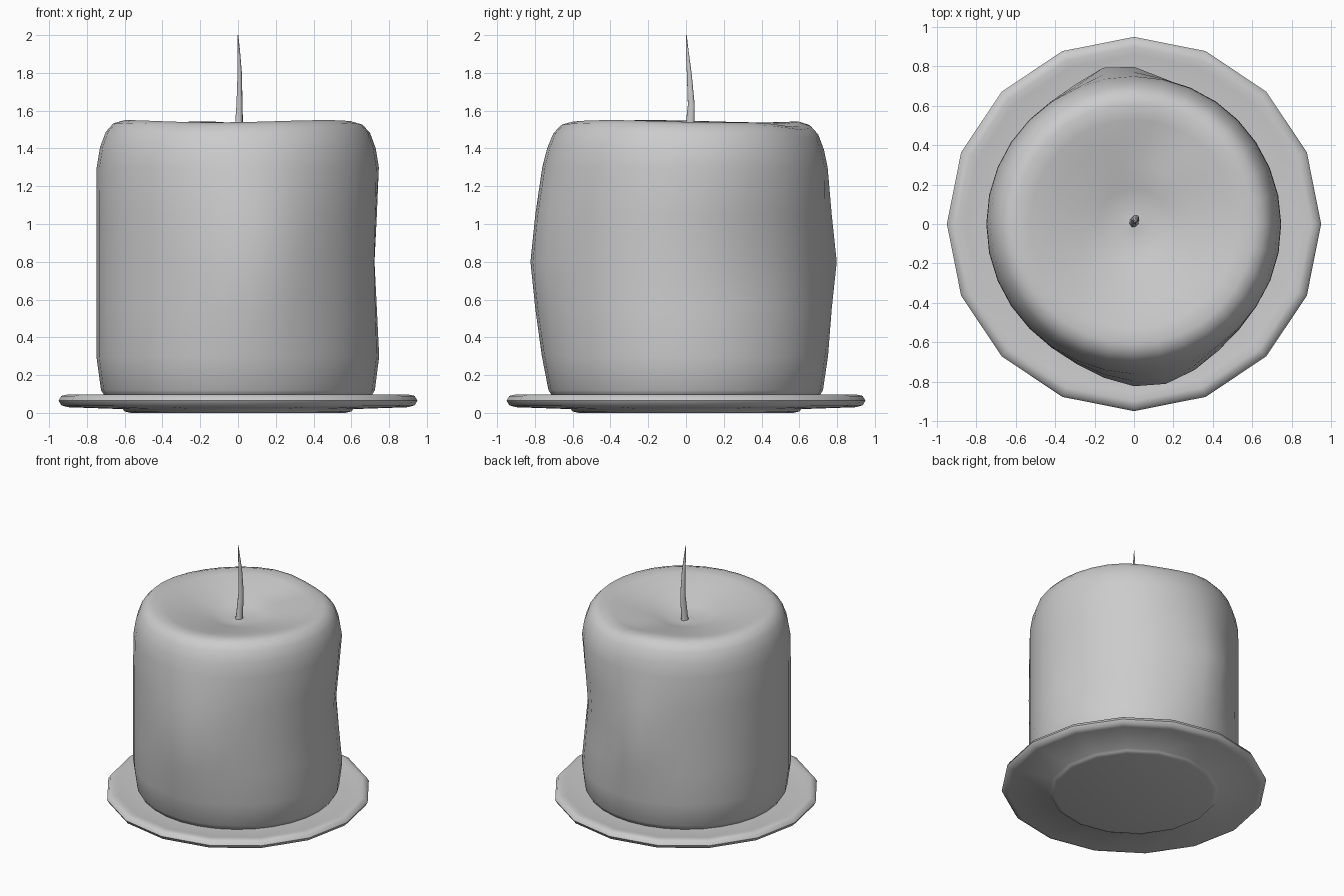
import bpy, bmesh, math

if "Cube" in bpy.data.objects:
    bpy.data.objects.remove(bpy.data.objects["Cube"])


def make_object(name, bm, angle):
    bmesh.ops.recalc_face_normals(bm, faces=bm.faces)
    mesh = bpy.data.meshes.new(name)
    bm.to_mesh(mesh)
    bm.free()
    ob = bpy.data.objects.new(name, mesh)
    bpy.context.collection.objects.link(ob)
    bpy.ops.object.select_all(action='DESELECT')
    ob.select_set(True)
    bpy.context.view_layer.objects.active = ob
    bpy.ops.object.shade_smooth_by_angle(angle=math.radians(angle))
    return ob


def loft(name, rings, angle=60):
    """Skin a list of closed rings of points and cap both ends."""
    bm = bmesh.new()
    loops = [[bm.verts.new(p) for p in ring] for ring in rings]
    n = len(loops[0])
    for a, b in zip(loops, loops[1:]):
        for i in range(n):
            j = (i + 1) % n
            bm.faces.new((a[i], a[j], b[j], b[i]))
    bm.faces.new(loops[0])
    bm.faces.new(loops[-1])
    return make_object(name, bm, angle)


def circle(n, rx, ry, z, cx=0, cy=0, turn=0):
    pts = []
    for i in range(n):
        a = 2 * math.pi * i / n
        x, y = rx * math.cos(a), ry * math.sin(a)
        pts.append((cx + x * math.cos(turn) - y * math.sin(turn),
                    cy + x * math.sin(turn) + y * math.cos(turn), z))
    return pts


def bump(value, centre, width):
    return math.exp(-((value - centre) / width) ** 2)


def angle_bump(a, centre, width):
    return bump((a - centre + 180) % 360 - 180, 0, width)


# Saucer: sixteen-sided plate with a rounded rim and a low foot
plate_profile = [(0.57, 0.0), (0.60, 0.008), (0.61, 0.02), (0.90, 0.03),
                 (0.935, 0.04), (0.95, 0.065), (0.935, 0.09), (0.90, 0.098),
                 (0.86, 0.09), (0.70, 0.085)]
loft("saucer", [circle(16, r, r, z) for r, z in plate_profile])


# Candle: radius and height profile, pushed in and out to look melted
candle_profile = [(0.70, 0.08), (0.725, 0.12), (0.75, 0.30), (0.75, 0.55),
                  (0.75, 0.80), (0.75, 1.05), (0.748, 1.30), (0.73, 1.41),
                  (0.70, 1.49), (0.66, 1.535), (0.61, 1.55), (0.53, 1.54),
                  (0.42, 1.51), (0.30, 1.475), (0.18, 1.44), (0.08, 1.415),
                  (0.035, 1.42)]


def candle_ring(r, z, n=32):
    pts = []
    top = 1.0 if z > 1.4 and r > 0.3 else 0.0
    for i in range(n):
        d = 360 * i / n
        a = math.radians(d)
        radius, height = r, z
        if r > 0.6:
            radius += 0.08 * angle_bump(d, -83, 24) * bump(z, 0.8, 0.38)
            radius += 0.065 * angle_bump(d, 97, 14) * bump(z, 0.8, 0.28)
            radius -= 0.05 * angle_bump(d, 28, 36) * bump(z, 0.8, 0.32)
        height -= top * 0.035 * angle_bump(d, 70, 22)
        height -= top * 0.012 * (1 + math.sin(3 * a + 0.6)) / 2
        pts.append((radius * math.cos(a), radius * math.sin(a), height))
    return pts


loft("candle", [candle_ring(r, z) for r, z in candle_profile], 80)

# Wick: thin bent taper rising from the melted pool
wick = [(0.0, 0.01, 1.39, 0.032), (0.003, 0.015, 1.46, 0.026),
        (0.006, 0.024, 1.56, 0.024), (0.008, 0.028, 1.63, 0.020),
        (0.009, 0.017, 1.80, 0.014), (0.004, 0.006, 1.92, 0.008),
        (0.0, 0.002, 2.0, 0.002)]
loft("wick", [circle(8, r, r * 0.8, z, x, y, math.radians(65))
              for x, y, z, r in wick], 80)
